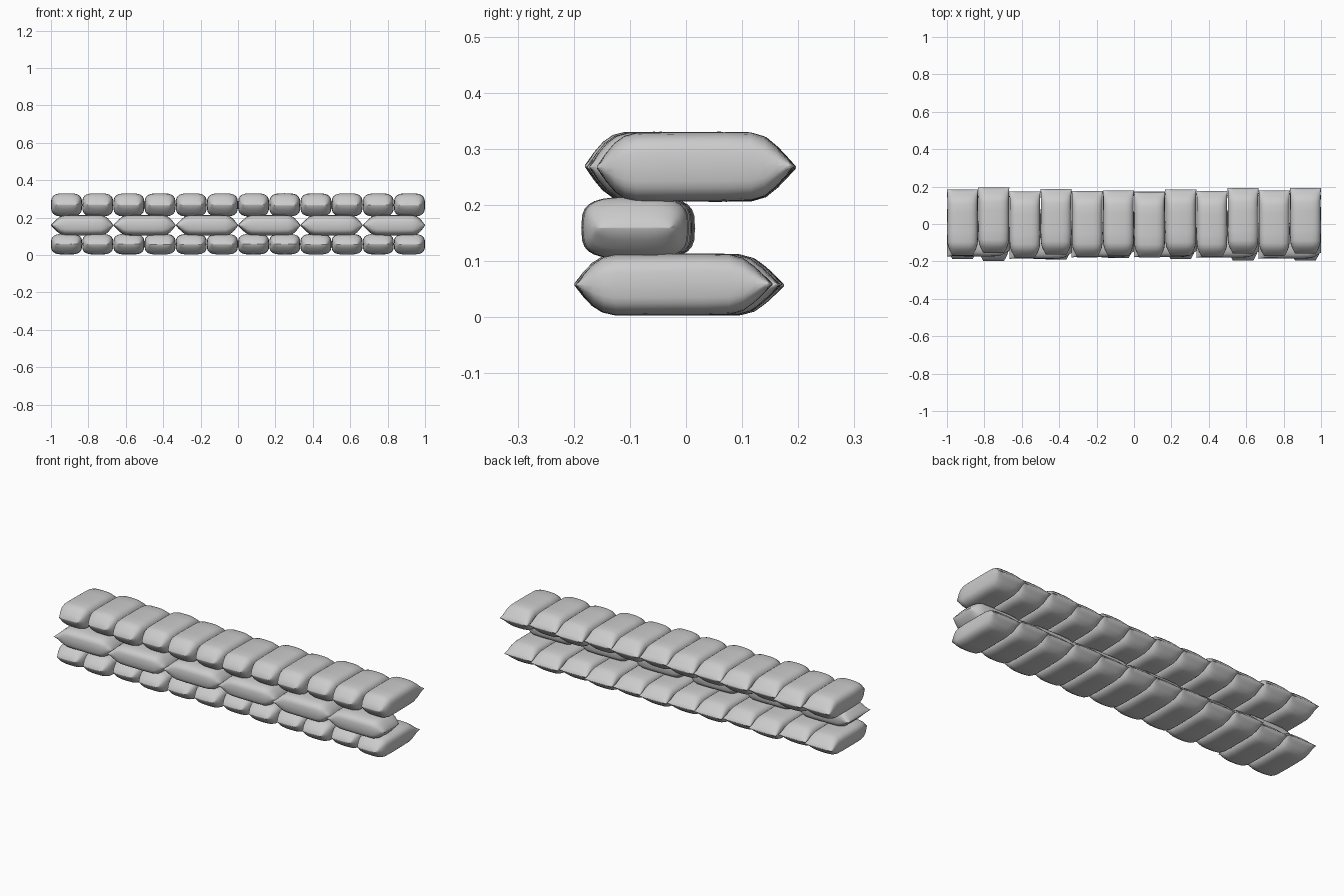
import bpy, bmesh, math, random
from mathutils import Matrix, Vector

random.seed(4)
if "Cube" in bpy.data.objects:
    bpy.data.objects.remove(bpy.data.objects["Cube"])

cloth = bpy.data.materials.new("pale_grey_cloth")
cloth.use_nodes = True
GREY = (0.6, 0.6, 0.6, 1)
cloth.diffuse_color = GREY
cloth.node_tree.nodes["Principled BSDF"].inputs["Base Color"].default_value = GREY

# Stations along a unit bag: position, half width, half height, squareness
STATIONS = [
    (-0.50, 0.66, 0.03, 2.5), (-0.455, 0.76, 0.40, 2.8),
    (-0.41, 0.86, 0.70, 3.0), (-0.36, 0.94, 0.90, 3.2),
    (-0.30, 0.98, 0.99, 3.4), (-0.15, 1.00, 1.00, 3.4),
    (0.15, 0.99, 1.00, 3.4), (0.28, 0.98, 0.98, 3.4),
    (0.35, 0.98, 0.86, 3.2), (0.41, 0.98, 0.58, 3.0),
    (0.46, 0.99, 0.28, 2.6), (0.50, 1.01, 0.03, 2.5),
]
SIDES = 28


def spow(v, p):
    return math.copysign(abs(v) ** p, v)


def add_bag(name, size, centre, turn=0.0, tilt=0.0):
    """Stuffed bag pinched to a flat seam at both ends."""
    length, width, height = size
    bm = bmesh.new()
    rings = []
    for t, w, h, sq in STATIONS:
        ring = []
        for k in range(SIDES):
            a = math.tau * k / SIDES
            x = spow(math.cos(a), 2 / sq) * w * width / 2
            z = spow(math.sin(a), 2 / sq) * h * height / 2
            ring.append(bm.verts.new((x, t * length, z)))
        rings.append(ring)
    for r0, r1 in zip(rings, rings[1:]):
        for k in range(SIDES):
            n = (k + 1) % SIDES
            bm.faces.new((r0[k], r0[n], r1[n], r1[k]))
    bm.faces.new(rings[0])
    bm.faces.new(rings[-1])
    bmesh.ops.recalc_face_normals(bm, faces=bm.faces)
    place = (Matrix.Translation(Vector(centre)) @ Matrix.Rotation(turn, 4, "Z")
             @ Matrix.Rotation(tilt, 4, "X"))
    bm.transform(place)
    mesh = bpy.data.meshes.new(name)
    bm.to_mesh(mesh)
    bm.free()
    mesh.materials.append(cloth)
    bag = bpy.data.objects.new(name, mesh)
    bpy.context.collection.objects.link(bag)
    bpy.ops.object.select_all(action="DESELECT")
    bag.select_set(True)
    bpy.context.view_layer.objects.active = bag
    bpy.ops.object.shade_smooth_by_angle(angle=math.radians(50))


# Bottom and top courses: bags laid front to back, each slid a little
SLIDE = [0, 0.012, -0.01, 0.004, -0.008, -0.004, -0.012, 0, -0.008, 0.009, -0.004, 0.009]
for i, slide in enumerate(SLIDE):
    x = (i - 5.5) / 6
    add_bag(f"bottom_bag_{i + 1}", (0.35, 0.166, 0.11), (x, -0.012 - slide, 0.058),
            tilt=random.uniform(-0.01, 0.01))
    add_bag(f"top_bag_{i + 1}", (0.352, 0.166, 0.124), (x, 0.008 + slide, 0.268),
            tilt=random.uniform(-0.01, 0.01))

# Middle course: bags laid end to end along the front
for i in range(6):
    x = (i - 2.5) / 3
    y = -0.085 + random.uniform(-0.008, 0.008)
    add_bag(f"middle_bag_{i + 1}", (0.333, 0.19, 0.11), (x, y, 0.159), turn=math.pi / 2)
